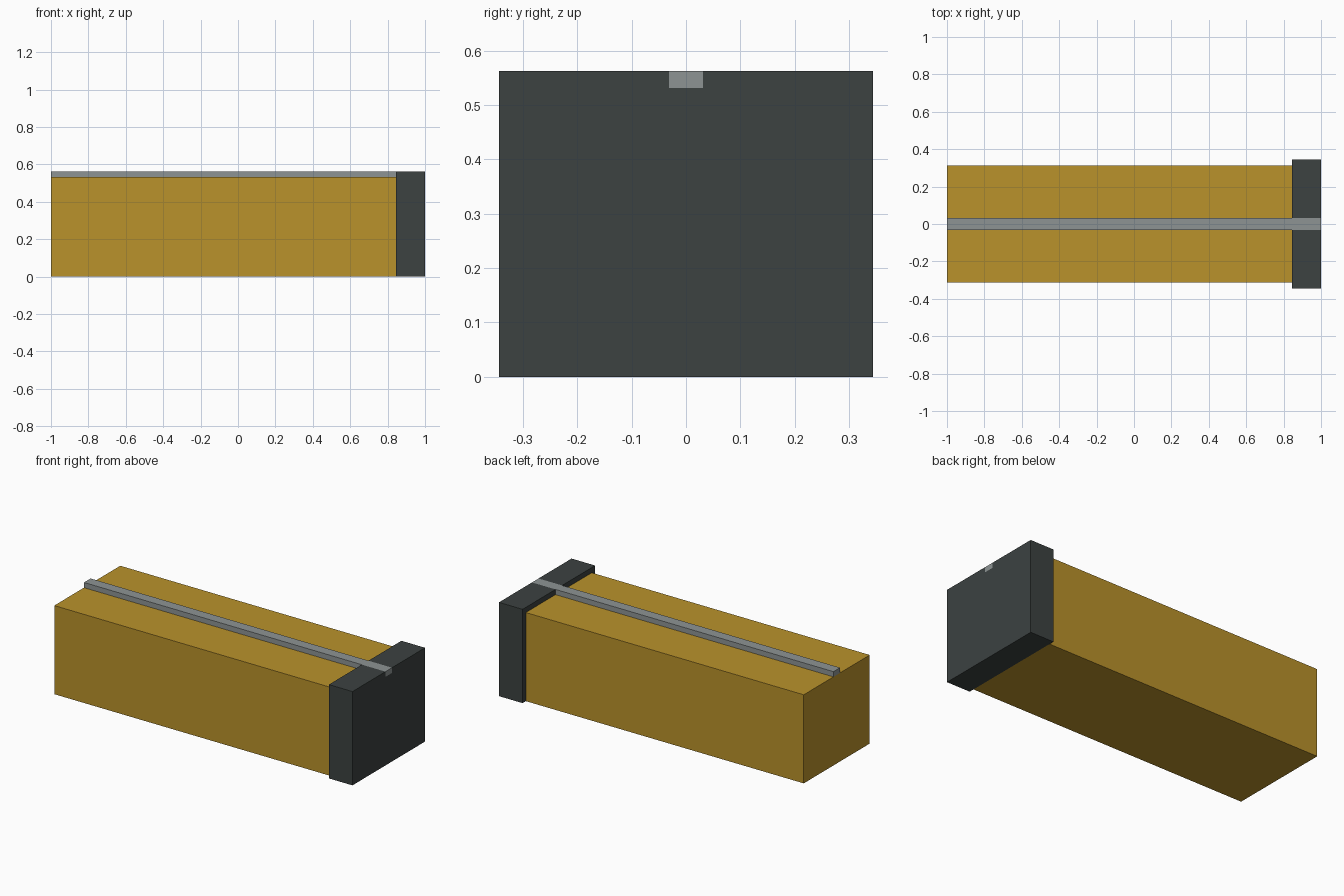
import bpy, bmesh

if "Cube" in bpy.data.objects:
    bpy.data.objects.remove(bpy.data.objects["Cube"])

U = 1 / 32  # modelling grid step


def material(name, rgb):
    m = bpy.data.materials.new(name)
    m.diffuse_color = (*rgb, 1)
    m.use_nodes = True
    m.node_tree.nodes["Principled BSDF"].inputs["Base Color"].default_value = m.diffuse_color
    return m


def extrude_profile(name, profile, x0, x1, mat):
    """Extrude a (y, z) profile along x, all in grid steps."""
    bm = bmesh.new()
    face = bm.faces.new([bm.verts.new((x0 * U, y * U, z * U)) for y, z in profile])
    ext = bmesh.ops.extrude_face_region(bm, geom=[face])
    verts = [g for g in ext["geom"] if isinstance(g, bmesh.types.BMVert)]
    bmesh.ops.translate(bm, verts=verts, vec=((x1 - x0) * U, 0, 0))
    bmesh.ops.recalc_face_normals(bm, faces=bm.faces)
    mesh = bpy.data.meshes.new(name)
    bm.to_mesh(mesh)
    bm.free()
    mesh.materials.append(mat)
    bpy.context.collection.objects.link(bpy.data.objects.new(name, mesh))


def rect(half_width, z0, z1):
    return [(-half_width, z0), (half_width, z0), (half_width, z1), (-half_width, z1)]


gold = material("ochre yellow", (0.49, 0.288, 0.024))
dark = material("dark slate", (0.045, 0.054, 0.053))
grey = material("metal grey", (0.27, 0.296, 0.296))

# Long box body
extrude_profile("body", rect(10, 0, 17), -32, 27, gold)

# End cap, slightly larger, with a slot for the rail
extrude_profile("end_cap", [(-11, 0), (11, 0), (11, 18), (1, 18), (1, 17),
                            (-1, 17), (-1, 18), (-11, 18)], 27, 32, dark)

# Rail running the full length, flush with the cap
extrude_profile("top_rail", rect(1, 17, 18), -32, 32, grey)
